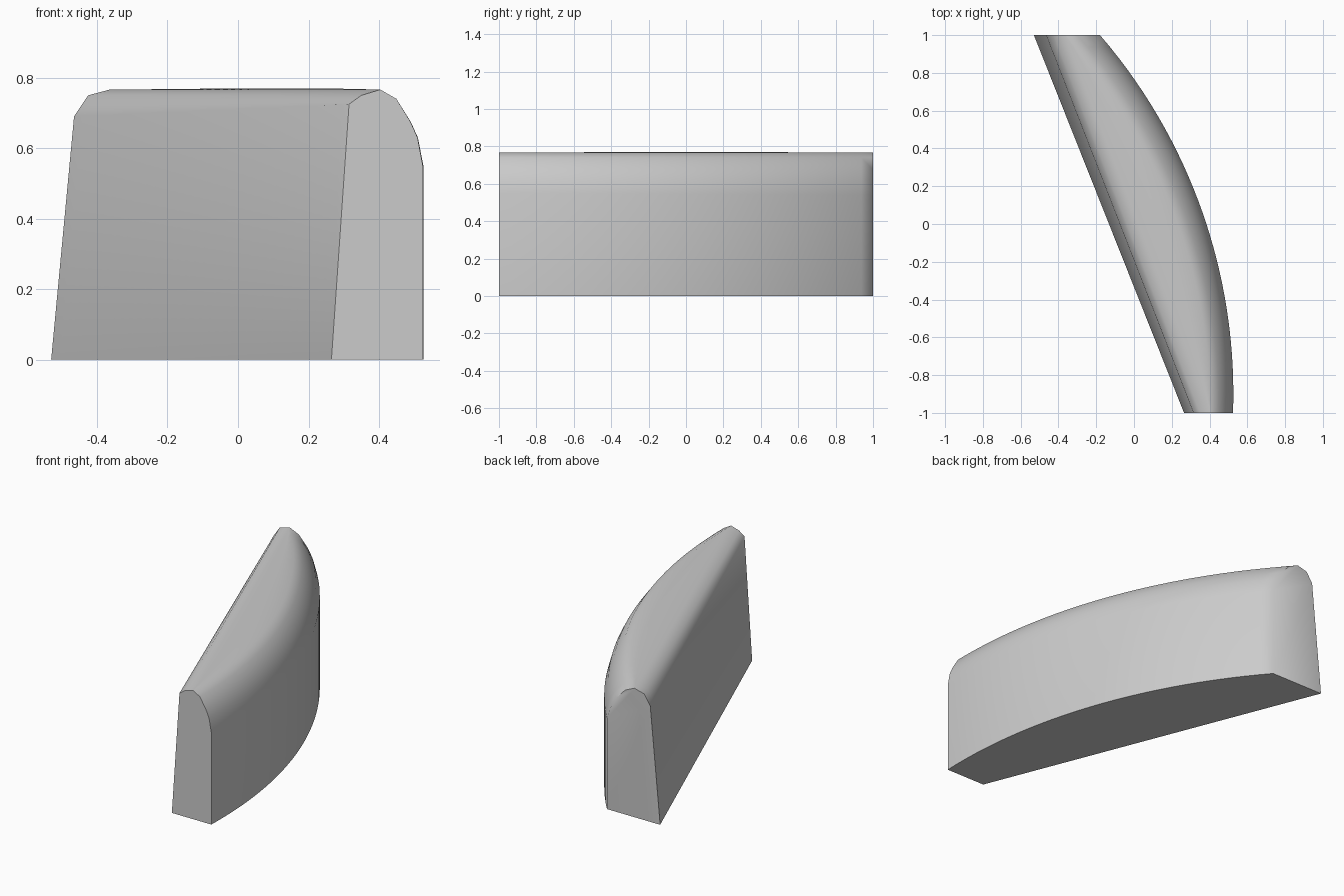
import bpy
import bmesh
import math

cube = bpy.data.objects.get("Cube")
if cube:
    bpy.data.objects.remove(cube, do_unlink=True)

# Plain grey material
grey = bpy.data.materials.new("plain grey")
grey.use_nodes = True
colour = (0.6, 0.6, 0.6, 1)
grey.diffuse_color = colour
grey.node_tree.nodes["Principled BSDF"].inputs["Base Color"].default_value = colour

# Cross-section points as (inset, height), at the front end and the back end
INNER_FRONT = [(0, 0), (0.05, 0.725), (0.085, 0.75), (0.138, 0.766)]
INNER_BACK = [(0, 0), (0.065, 0.69), (0.105, 0.75), (0.165, 0.766)]
OUTER_FRONT = [(0.12, 0.766), (0.075, 0.74), (0.035, 0.675), (0.015, 0.63), (0, 0.55), (0, 0)]
OUTER_BACK = [(0.18, 0.767), (0.12, 0.74), (0.06, 0.675), (0.03, 0.625), (0, 0.54), (0, 0)]
RADIUS = 2.91
STEPS = 32


def blend(a, b, t):
    return [(p[0] + (q[0] - p[0]) * t, p[1] + (q[1] - p[1]) * t) for p, q in zip(a, b)]


def section(t):
    """Closed outline across the block at fraction t from front to back."""
    y = -1 + 2 * t
    inner_x = 0.265 - 0.795 * t
    outer_x = 0.526 - RADIUS + math.sqrt(RADIUS ** 2 - (y + 0.9) ** 2)
    left = [(inner_x + d, y, z) for d, z in blend(INNER_FRONT, INNER_BACK, t)]
    right = [(outer_x - d, y, z) for d, z in blend(OUTER_FRONT, OUTER_BACK, t)]
    crown = 0.766 + 0.004 * math.sin(math.pi * t)
    middle = ((left[-1][0] + right[0][0]) / 2, y, crown)
    return left + [middle] + right


# Curved block lofted along its length, flat at both ends
bm = bmesh.new()
rings = [[bm.verts.new(p) for p in section(i / STEPS)] for i in range(STEPS + 1)]
for a, b in zip(rings, rings[1:]):
    for i in range(len(a)):
        j = (i + 1) % len(a)
        bm.faces.new((a[i], a[j], b[j], b[i]))
bm.faces.new(rings[0])
bm.faces.new(rings[-1])
bmesh.ops.recalc_face_normals(bm, faces=bm.faces)
mesh = bpy.data.meshes.new("curved_block")
bm.to_mesh(mesh)
bm.free()
mesh.materials.append(grey)

block = bpy.data.objects.new("curved_block", mesh)
bpy.context.collection.objects.link(block)
bpy.ops.object.select_all(action="DESELECT")
block.select_set(True)
bpy.context.view_layer.objects.active = block
bpy.ops.object.shade_smooth_by_angle(angle=math.radians(55))
